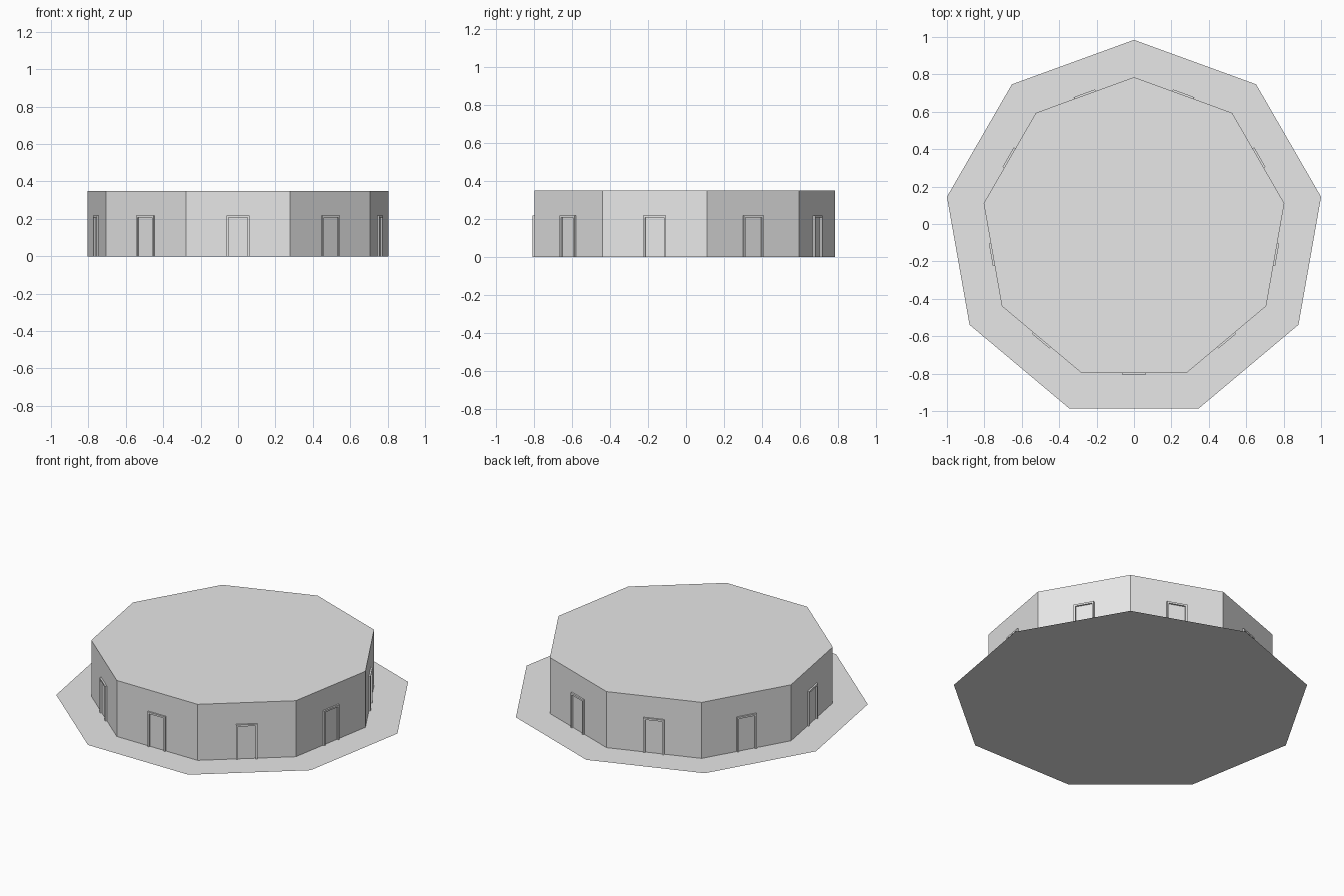
import bpy, bmesh, math
from mathutils import Matrix, Vector

if "Cube" in bpy.data.objects:
    bpy.data.objects.remove(bpy.data.objects["Cube"], do_unlink=True)

SIDES = 9
CENTRE_Y = -0.031
GROUND_R, WALL_R, HEIGHT = 1.0154, 0.816, 0.35
APOTHEM = WALL_R * math.cos(math.pi / SIDES)

grey = bpy.data.materials.new("light grey")
grey.use_nodes = True
grey.diffuse_color = (0.8, 0.8, 0.8, 1)
grey.node_tree.nodes["Principled BSDF"].inputs["Base Color"].default_value = (0.8, 0.8, 0.8, 1)


def finish(name, bm):
    mesh = bpy.data.meshes.new(name)
    bm.to_mesh(mesh)
    bm.free()
    mesh.materials.append(grey)
    obj = bpy.data.objects.new(name, mesh)
    bpy.context.collection.objects.link(obj)
    return obj


def polygon(bm, radius):
    """Nine-sided face with one corner at the back and one flat side at the front."""
    corners = []
    for i in range(SIDES):
        a = math.pi / 2 + math.tau * i / SIDES
        corners.append(bm.verts.new((radius * math.cos(a), CENTRE_Y + radius * math.sin(a), 0)))
    return bm.faces.new(corners)


def extrude(bm, face, offset):
    result = bmesh.ops.extrude_face_region(bm, geom=[face])
    verts = [g for g in result["geom"] if isinstance(g, bmesh.types.BMVert)]
    bmesh.ops.translate(bm, verts=verts, vec=offset)


# Flat ground sheet
bm = bmesh.new()
polygon(bm, GROUND_R)
finish("ground_plate", bm)

# Building walls and flat roof, open where it meets the ground
bm = bmesh.new()
base = polygon(bm, WALL_R)
extrude(bm, base, (0, 0, HEIGHT))
floor = [f for f in bm.faces if f.calc_center_median().z < 0.01]
bmesh.ops.delete(bm, geom=floor, context="FACES_ONLY")
bmesh.ops.recalc_face_normals(bm, faces=bm.faces[:])
finish("building", bm)

# One raised door frame on the middle of each wall
HALF, TOP, WIDTH, DEPTH = 0.061, 0.217, 0.011, 0.01
inner, lintel = HALF - WIDTH, TOP - WIDTH
outline = [(-HALF, 0), (-HALF, TOP), (HALF, TOP), (HALF, 0),
           (inner, 0), (inner, lintel), (-inner, lintel), (-inner, 0)]
for i in range(SIDES):
    bm = bmesh.new()
    face = bm.faces.new([bm.verts.new((x, -APOTHEM, z)) for x, z in outline])
    extrude(bm, face, (0, -DEPTH, 0))
    bmesh.ops.recalc_face_normals(bm, faces=bm.faces[:])
    turn = Matrix.Rotation(math.tau * i / SIDES, 4, "Z")
    bm.transform(Matrix.Translation(Vector((0, CENTRE_Y, 0))) @ turn)
    finish(f"door_frame_{i + 1}", bm)
